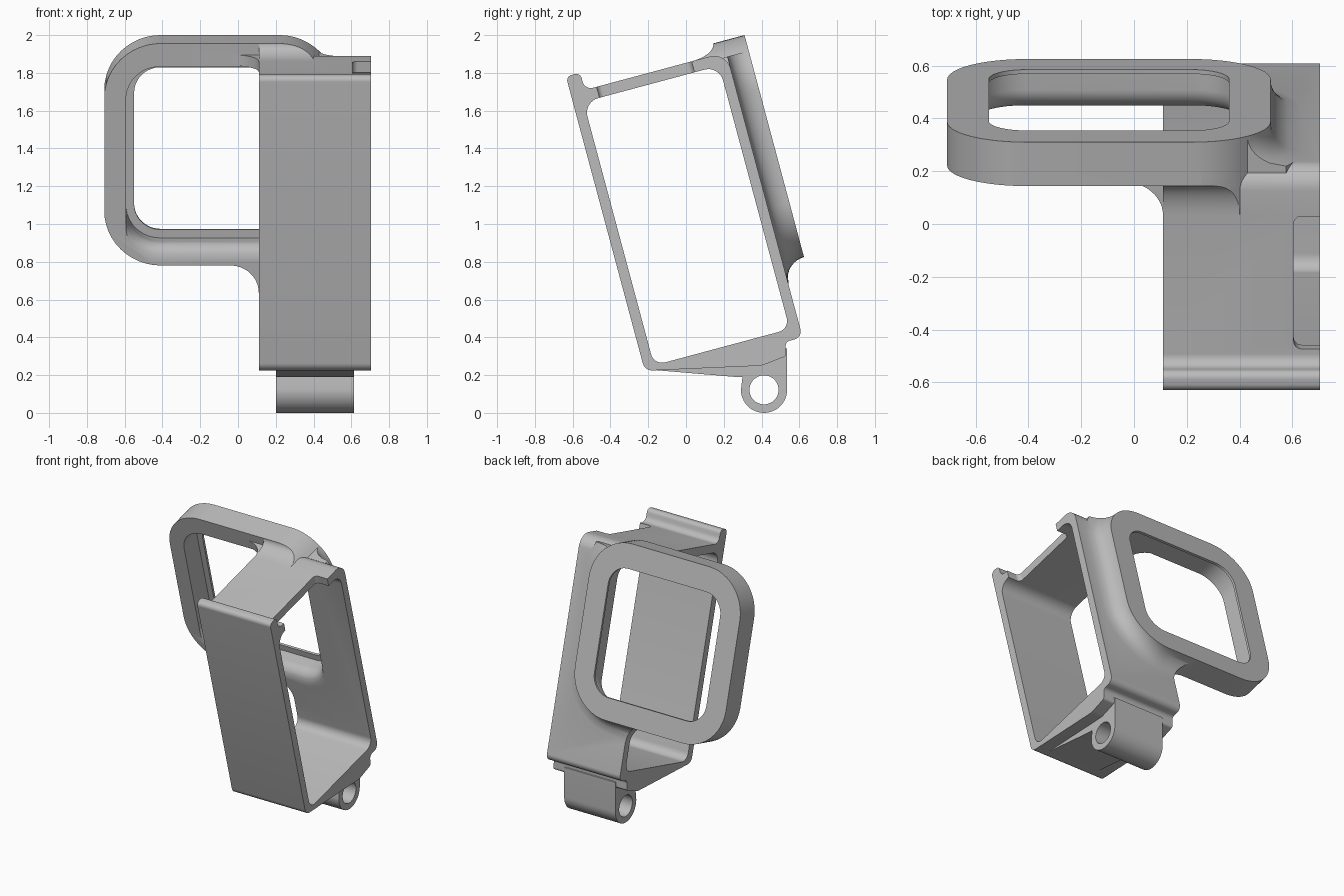
import bpy, bmesh, math
from mathutils import Vector

if "Cube" in bpy.data.objects:
    bpy.data.objects.remove(bpy.data.objects["Cube"])

TILT = math.radians(15)
C, S = math.cos(TILT), math.sin(TILT)

grey = bpy.data.materials.new("plain_grey")
grey.use_nodes = True
grey.diffuse_color = (0.5, 0.5, 0.5, 1)
grey.node_tree.nodes["Principled BSDF"].inputs["Base Color"].default_value = (0.5, 0.5, 0.5, 1)


def local(y, z):
    """Upright side-plane point expressed in the tilted frame."""
    return (y * C + z * S, z * C - y * S)


def rounded(corners, steps=8):
    """Polygon of (a, b, radius) corners with filleted points."""
    out = []
    for i, (a, b, r) in enumerate(corners):
        p = Vector((a, b))
        if r == 0:
            out.append(p)
            continue
        u = (Vector(corners[i - 1][:2]) - p).normalized()
        w = (Vector(corners[(i + 1) % len(corners)][:2]) - p).normalized()
        half = u.angle(w) / 2
        centre = p + (u + w).normalized() * (r / math.sin(half))
        s = p + u * (r / math.tan(half)) - centre
        e = p + w * (r / math.tan(half)) - centre
        total = s.angle(e)
        for k in range(steps + 1):
            t = k / steps
            out.append(centre + (s * math.sin((1 - t) * total) + e * math.sin(t * total)) / math.sin(total))
    return out


def rrect(a0, a1, b0, b1, r):
    return rounded([(a0, b0, r), (a1, b0, r), (a1, b1, r), (a0, b1, r)], 12)


def arc_offset(t, r):
    """Quarter-circle fillet offset at depth t."""
    return r - math.sqrt(max(0, r * r - (r - t) ** 2))


def cove(corner, a, b, sink=0.02, steps=12):
    """Concave fillet section: corner plus two perpendicular legs."""
    c, a, b = Vector(corner), Vector(a), Vector(b)
    ka, kb = a.normalized() * sink, b.normalized() * sink
    arc = []
    for k in range(steps + 1):
        t = math.pi / 2 * k / steps
        arc.append(c + a * (1 - math.cos(t)) + b * (1 - math.sin(t)))
    return [c + a - kb, c - ka - kb, c + b - ka] + arc


AXES = {
    "x": lambda p, h: (h, p[0], p[1]),
    "y": lambda p, h: (p[0], h, p[1]),
    "z": lambda p, h: (p[0], p[1], h),
}


def loft(name, axis, loops):
    bm = bmesh.new()
    rings = [[bm.verts.new(AXES[axis](p, h)) for p in pts] for pts, h in loops]
    for lo, hi in zip(rings, rings[1:]):
        for i in range(len(lo)):
            j = (i + 1) % len(lo)
            bm.faces.new((lo[i], lo[j], hi[j], hi[i]))
    bm.faces.new(rings[0])
    bm.faces.new(rings[-1])
    bmesh.ops.recalc_face_normals(bm, faces=bm.faces)
    mesh = bpy.data.meshes.new(name)
    bm.to_mesh(mesh)
    bm.free()
    mesh.materials.append(grey)
    ob = bpy.data.objects.new(name, mesh)
    bpy.context.collection.objects.link(ob)
    return ob


def prism(name, axis, pts, lo, hi):
    return loft(name, axis, [(pts, lo), (pts, hi)])


def combine(target, tool, operation):
    mod = target.modifiers.new("combine", "BOOLEAN")
    mod.object, mod.operation, mod.solver = tool, operation, "EXACT"
    bpy.context.view_layer.objects.active = target
    bpy.ops.object.modifier_apply(modifier=mod.name)
    bpy.data.objects.remove(tool)


# Box sleeve with a raised lip at the front top and a stepped underside
X0, X1, WALL, BACK = 0.11, 0.705, 0.645, 0.70
TOP = 1.79
sleeve = prism("holder_frame", "x", rounded([
    (-0.153, 0.272, 0.05), (0.451, 0.138, 0.1), (0.59, 0.153, 0.02),
    (0.605, 0.227, 0.03), (BACK, 0.227, 0.045), (BACK, TOP, 0.09),
    (-0.075, TOP, 0.045), (-0.075, 1.885, 0.03), (-0.153, 1.885, 0.03)]), X0, X1)
inside = prism("sleeve_cavity", "x", rounded([
    (-0.098, 0.287, 0.06), (WALL, 0.287, 0.06), (WALL, 1.73, 0.08), (-0.098, 1.73, 0.08)]), 0, 1)
combine(sleeve, inside, "DIFFERENCE")

# Notch in the edge of the top wall
combine(sleeve, prism("top_notch", "z", rrect(0.605, 0.8, -0.01, 0.51, 0.03), 1.68, 1.84), "DIFFERENCE")

# Hinge lug under the sleeve
cy, cz, rad = 0.413, 0.122, 0.122
lug_pts = rounded([(cy + rad, 0.34, 0), (0.45, 0.36, 0), (-0.1, 0.237, 0),
                   (-0.17, 0.227, 0), (cy - rad, 0.188, 0.03)])
lug_pts += [Vector((cy - rad * math.cos(t), cz - rad * math.sin(t)))
            for t in (math.pi * k / 24 for k in range(25))]
lug = prism("hinge_lug", "x", [local(*p) for p in lug_pts], 0.2, 0.615)
pin = [local(cy + 0.077 * math.cos(t), cz + 0.077 * math.sin(t))
       for t in (math.tau * k / 40 for k in range(40))]
combine(sleeve, lug, "UNION")
combine(sleeve, prism("pin_hole", "x", pin, 0, 1), "DIFFERENCE")

# Rounded square ring
RX0, RX1, RZ0, RZ1, RR = -0.708, 0.518, 0.635, 1.852, 0.3
FACE = 0.817


def ring_loop(o=0):
    return rrect(RX0 - o, RX1 + o, RZ0 - o, RZ1 + o, RR + o)


combine(sleeve, prism("ring", "y", ring_loop(), WALL, FACE), "UNION")

# Flared fillet between the ring and the back wall
R = FACE - BACK
loops = [(ring_loop(R), WALL + 0.02)]
loops += [(ring_loop(arc_offset(R * k / 10, R)), BACK + R * k / 10) for k in range(11)]
flare = loft("ring_flare", "y", loops)
side = cove((X0, RZ0), (-0.15, 0), (0, -0.15))
outline = [(X1 - 0.01, 0.4), (X1 - 0.01, 1.765), (X0, 1.765), (X0, 1), (-0.04, 1)] + side[3:][::-1] + [(X0, 0.4)]
combine(flare, prism("flare_limit", "y", outline, 0.5, 1), "INTERSECT")
combine(sleeve, flare, "UNION")

# Coves joining the ring to the sleeve's side and top
combine(sleeve, prism("lower_cove", "y", side, WALL, BACK), "UNION")
top_cove = prism("top_cove", "x", cove((WALL, TOP), (-0.13, 0), (0, RZ1 - TOP)), X0, 0.5)
combine(top_cove, prism("cove_limit", "y", ring_loop(), 0.4, 0.7), "INTERSECT")
combine(sleeve, top_cove, "UNION")
side_cove = prism("side_cove", "z", cove((X0, WALL), (-0.15, 0), (0, -0.13)), 1.73, TOP)
combine(sleeve, side_cove, "UNION")

# Ring window: deep recess with a rounded lower edge, then a thin lip
r = 0.08
recess = [(rrect(-0.593, 0.403, 0.745 - r, 1.725, 0.18), 0.58)]
for k in range(11):
    d = arc_offset(r * k / 10, r)
    recess.append((rrect(-0.593, 0.403, 0.745 - d, 1.725, 0.18), WALL + r * k / 10))
recess.append((rrect(-0.593, 0.403, 0.745, 1.725, 0.18), 0.80))
combine(sleeve, loft("window_recess", "y", recess), "DIFFERENCE")
combine(sleeve, prism("window", "y", rrect(-0.55, 0.36, 0.79, 1.68, 0.14), 0.6, 0.9), "DIFFERENCE")

# Lean the holder back and smooth the curved faces
sleeve.rotation_euler.x = TILT
bpy.ops.object.select_all(action="DESELECT")
sleeve.select_set(True)
bpy.context.view_layer.objects.active = sleeve
bpy.ops.object.shade_smooth_by_angle(angle=math.radians(30))
